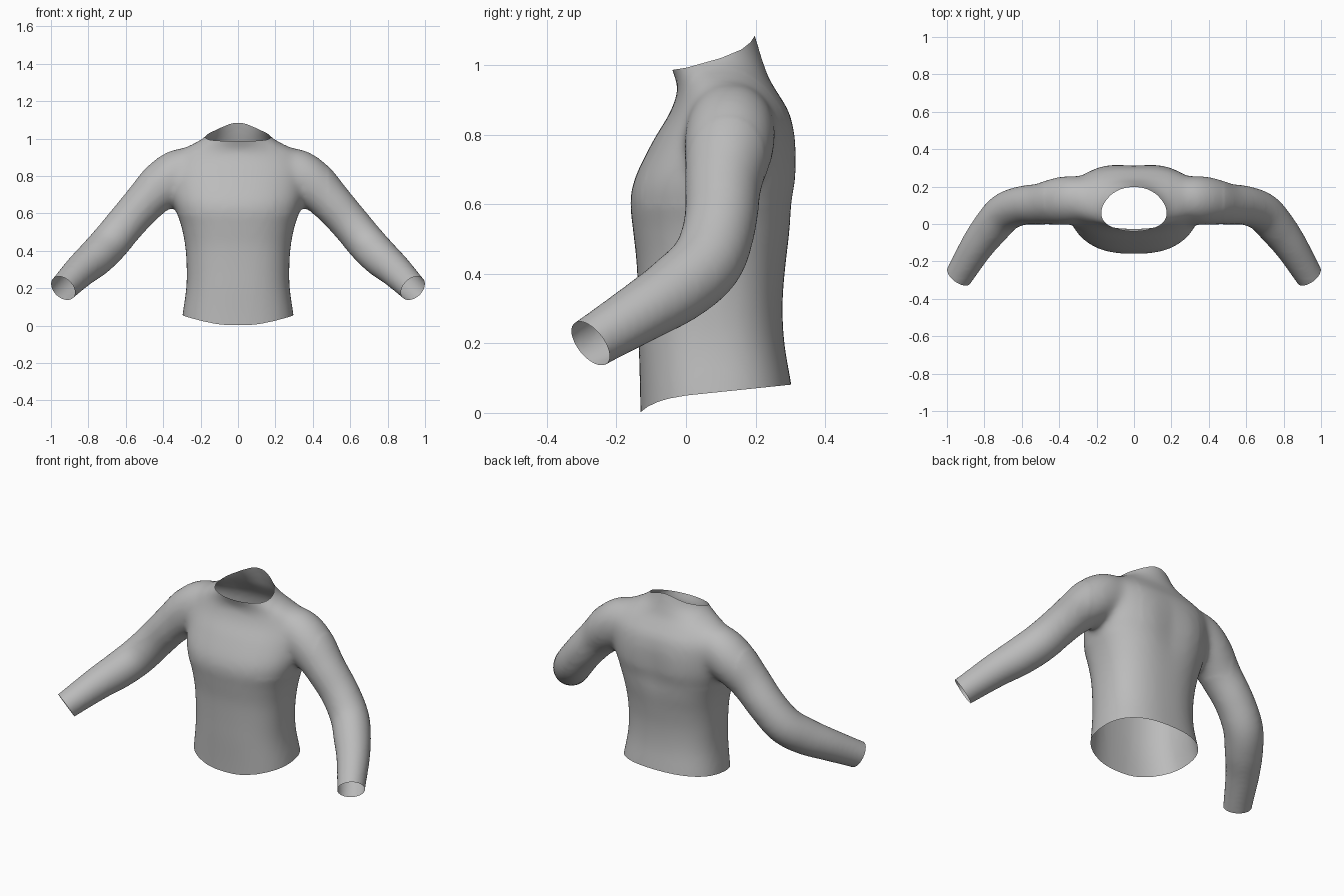
import bpy, bmesh, math
from mathutils import Vector

cube = bpy.data.objects.get("Cube")
if cube:
    bpy.data.objects.remove(cube, do_unlink=True)

SIDES = 48


def spline(rows, steps=6):
    """Smooth resampling of a table of rows (Catmull-Rom)."""
    pts = [Vector(r) for r in rows]
    pts = [2 * pts[0] - pts[1]] + pts + [2 * pts[-1] - pts[-2]]
    out = []
    for a, b, c, d in zip(pts, pts[1:], pts[2:], pts[3:]):
        for i in range(steps):
            t = i / steps
            out.append(b + (c - a) * t / 2 + (a - b * 2.5 + c * 2 - d / 2) * t ** 2
                       + ((b - c) * 1.5 + (d - a) / 2) * t ** 3)
    return out + [pts[-2]]


def lookup(table, x):
    """Piecewise linear curve, flat beyond its ends."""
    if x <= table[0][0]:
        return table[0][1]
    for (x0, y0), (x1, y1) in zip(table, table[1:]):
        if x <= x1:
            return y0 + (y1 - y0) * (x - x0) / (x1 - x0)
    return table[-1][1]


def loft(bm, rings):
    """Closed tube through rings of points."""
    rows = [[bm.verts.new(p) for p in ring] for ring in rings]
    for r0, r1 in zip(rows, rows[1:]):
        for i in range(SIDES):
            j = (i + 1) % SIDES
            bm.faces.new((r0[i], r0[j], r1[j], r1[i]))
    bm.faces.new(rows[0][::-1])
    bm.faces.new(rows[-1])


def power(v, e):
    return math.copysign(abs(v) ** e, v)


ANGLES = [2 * math.pi * i / SIDES for i in range(SIDES)]

# Torso: height, half width, front y, back y
TORSO = [(-.1, .315, -.13, .325), (.05, .298, -.132, .308), (.2, .277, -.136, .283),
         (.32, .275, -.138, .278), (.43, .283, -.142, .288), (.53, .303, -.153, .304),
         (.61, .33, -.16, .313), (.68, .35, -.145, .325), (.78, .36, -.096, .322),
         (.86, .365, -.048, .302), (.92, .335, -.026, .265), (.96, .265, -.03, .24),
         (1.0, .19, -.046, .225), (1.04, .153, -.055, .212), (1.1, .135, -.06, .195),
         (1.17, .13, -.06, .18)]


def torso_ring(z, half, front, back):
    mid, depth = (front + back) / 2, (back - front) / 2
    e = lookup([(.6, .82), (.9, .9), (1.0, 1)], z)
    ring = []
    for a in ANGLES:
        x = half * power(math.cos(a), e)
        y = mid + depth * power(math.sin(a), e)
        # spine hollow between the shoulder blades
        if y > mid:
            y -= .016 * math.exp(-(x / .09) ** 2) * math.exp(-((z - .68) / .16) ** 2)
        ring.append((x, y, z))
    return ring


# Sleeve: x, y, z, radius
SLEEVE = [(.22, .135, .86, .10), (.31, .13, .82, .128), (.40, .122, .755, .129),
          (.50, .107, .658, .111), (.60, .098, .545, .105), (.69, .062, .437, .105),
          (.765, -.02, .36, .101), (.84, -.12, .295, .09), (.935, -.275, .20, .076),
          (.984, -.354, .152, .074)]


def sleeve_rings(side):
    rows = spline(SLEEVE)
    for i, row in enumerate(rows):
        ahead = (rows[min(i + 1, len(rows) - 1)] - rows[max(i - 1, 0)]).to_3d()
        turn = ahead.to_track_quat('Z', 'Y')
        ring = [row.to_3d() + turn @ Vector((math.cos(a), math.sin(a), 0)) * row.w
                for a in ANGLES]
        yield [(side * p.x, p.y, p.z) for p in ring]


# Solid body and sleeves
bm = bmesh.new()
loft(bm, [torso_ring(*r) for r in spline(TORSO)])
for side in (-1, 1):
    loft(bm, list(sleeve_rings(side)))
bmesh.ops.triangulate(bm, faces=[f for f in bm.faces if len(f.verts) > 4])
for f in bm.faces:
    f.normal_update()
bmesh.ops.recalc_face_normals(bm, faces=bm.faces)
mesh = bpy.data.meshes.new("shirt")
bm.to_mesh(mesh)
bm.free()
shirt = bpy.data.objects.new("shirt", mesh)
bpy.context.collection.objects.link(shirt)

# Fuse into one skin
mod = shirt.modifiers.new("fuse", 'REMESH')
mod.mode = 'VOXEL'
mod.voxel_size = .013
deps = bpy.context.evaluated_depsgraph_get()
fused = bpy.data.meshes.new_from_object(shirt.evaluated_get(deps))
shirt.modifiers.clear()

bm = bmesh.new()
bm.from_mesh(fused)
for _ in range(8):
    bmesh.ops.smooth_vert(bm, verts=bm.verts, factor=.5,
                          use_axis_x=True, use_axis_y=True, use_axis_z=True)
# Soften the shoulder and armpit joins
joins = [v for v in bm.verts if .2 < abs(v.co.x) < .48 and v.co.z > .6]
for _ in range(12):
    bmesh.ops.smooth_vert(bm, verts=joins, factor=.5,
                          use_axis_x=True, use_axis_y=True, use_axis_z=True)


def cut(point, normal, keep=lambda v: True):
    verts = [v for v in bm.verts if keep(v)]
    chosen = set(verts)
    edges = [e for e in bm.edges if all(v in chosen for v in e.verts)]
    faces = [f for f in bm.faces if all(v in chosen for v in f.verts)]
    bmesh.ops.bisect_plane(bm, geom=verts + edges + faces, plane_co=point,
                           plane_no=normal, clear_outer=True)


def curved_cut(table, direction):
    """Open the skin along a height that varies with y."""
    for v in bm.verts:
        v.co.z -= lookup(table, v.co.y)
    cut((0, 0, 0), (0, 0, direction))
    for v in bm.verts:
        v.co.z += lookup(table, v.co.y)


# Cuffs
for side in (-1, 1):
    cut((side * .935, -.275, .2), (side * .51, -.68, -.53),
        lambda v: v.co.x * side > .7)
# Hem, then neck opening
curved_cut([(-.133, 0), (-.11, .018), (-.08, .032), (-.05, .041), (0, .05), (.3, .081)], -1)
curved_cut([(-.045, .985), (0, .992), (.1, 1.02), (.16, 1.045), (.185, 1.065),
            (.2, 1.087), (.25, 1.14)], 1)
bm.to_mesh(mesh)
bm.free()

# Plain cloth
cloth = bpy.data.materials.new("grey cloth")
cloth.use_nodes = True
grey = (.5, .5, .5, 1)
cloth.diffuse_color = grey
cloth.node_tree.nodes["Principled BSDF"].inputs["Base Color"].default_value = grey
mesh.materials.clear()
mesh.materials.append(cloth)
mesh.polygons.foreach_set("use_smooth", [True] * len(mesh.polygons))
mesh.update()
